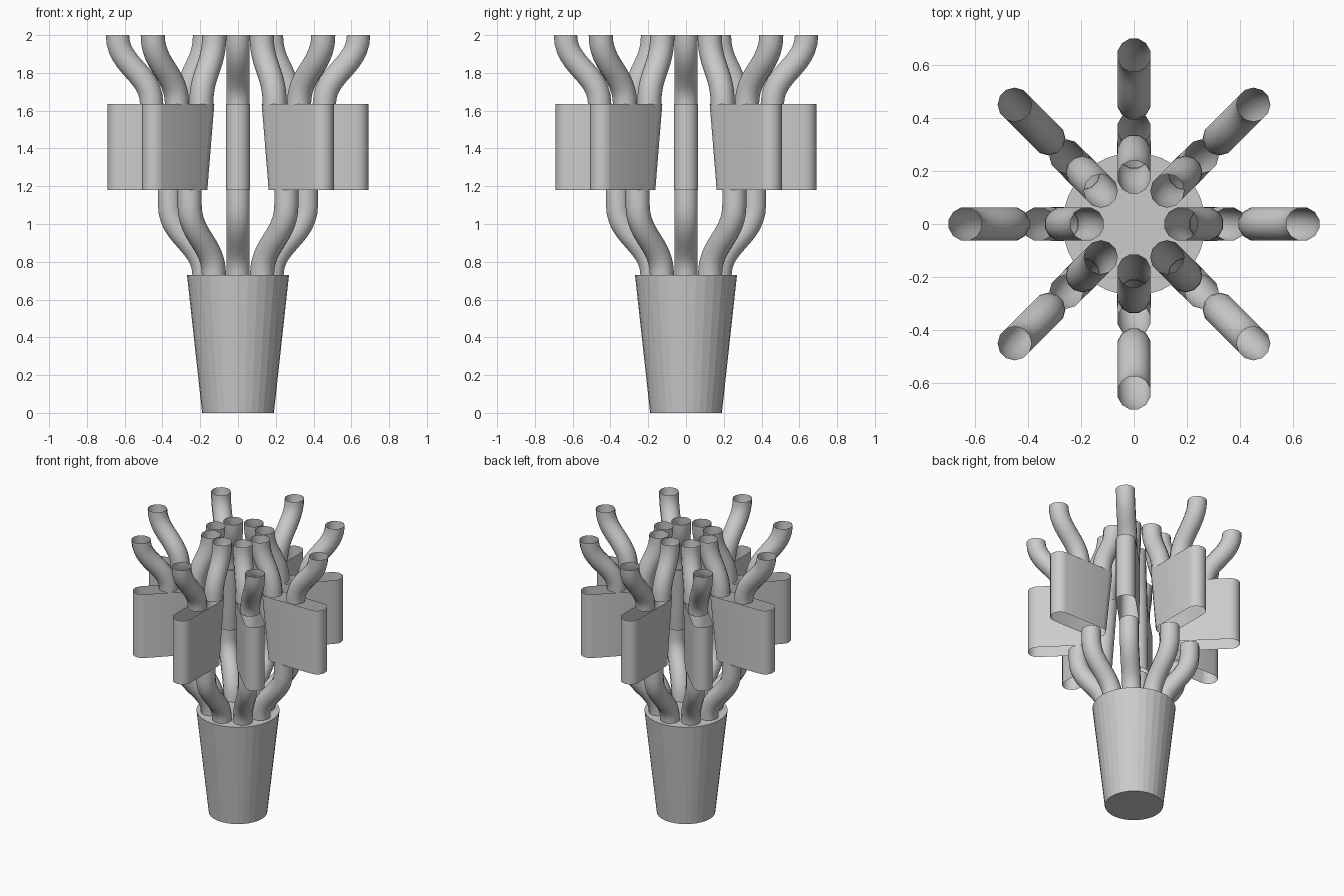
import bpy, bmesh, math
from mathutils import Matrix

if "Cube" in bpy.data.objects:
    bpy.data.objects.remove(bpy.data.objects["Cube"])

SIDES, R = 12, 0.064

grey = bpy.data.materials.new("plain grey")
grey.diffuse_color = (0.6, 0.6, 0.6, 1)
grey.use_nodes = True
grey.node_tree.nodes["Principled BSDF"].inputs["Base Color"].default_value = grey.diffuse_color


def add_object(name, bm, smooth=True):
    mesh = bpy.data.meshes.new(name)
    bm.to_mesh(mesh)
    bm.free()
    mesh.materials.append(grey)
    for p in mesh.polygons:
        p.use_smooth = smooth
    ob = bpy.data.objects.new(name, mesh)
    bpy.context.collection.objects.link(ob)
    return ob


def loft(bm, rings):
    """Open skin through rings of equal point count."""
    loops = [[bm.verts.new(p) for p in ring] for ring in rings]
    for a, b in zip(loops, loops[1:]):
        n = len(a)
        for i in range(n):
            j = (i + 1) % n
            bm.faces.new((a[i], a[j], b[j], b[i]))


def s_tube(name, angle, r0, z0, r1, z1, collar=0.0, steps=12):
    """Open round pipe whose centre line is an S bend in a radial plane."""
    path = []
    h = z1 - z0
    for k in range(steps + 1):
        t = k / steps
        u = 1 - t
        b0, b1, b2, b3 = u**3, 3 * u * u * t, 3 * u * t * t, t**3
        x = r0 * (b0 + b1) + r1 * (b2 + b3)
        z = z0 * b0 + (z0 + 0.45 * h) * b1 + (z1 - 0.45 * h) * b2 + z1 * b3
        path.append((x, z))
    if collar:
        path.append((r1, z1 + collar))
    rings = []
    for k, (x, z) in enumerate(path):
        a, b = path[max(k - 1, 0)], path[min(k + 1, len(path) - 1)]
        # End rings stay level
        tilt = 0 if k in (0, len(path) - 1) else math.atan2(b[0] - a[0], b[1] - a[1])
        ring = []
        for i in range(SIDES):
            w = 2 * math.pi * (i + 0.5) / SIDES
            c = R * math.cos(w)
            ring.append((x + c * math.cos(tilt), R * math.sin(w), z - c * math.sin(tilt)))
        rings.append(ring)
    bm = bmesh.new()
    loft(bm, rings)
    bm.transform(Matrix.Rotation(angle, 4, 'Z'))
    return add_object(name, bm)


def capsule(inner, outer, z, n=8):
    """Long rounded outline between two radial centres."""
    ring = []
    for centre, start in ((outer, -math.pi / 2), (inner, math.pi / 2)):
        for i in range(n + 1):
            w = start + math.pi * i / n
            ring.append((centre + R * math.cos(w), R * math.sin(w), z))
    return ring


def fin(name, angle):
    """Hollow flat sleeve joining one lower pipe to two upper pipes."""
    bm = bmesh.new()
    loft(bm, [capsule(0.32, 0.627, 1.18), capsule(0.268, 0.627, 1.635)])
    bm.transform(Matrix.Rotation(angle, 4, 'Z'))
    return add_object(name, bm)


# Tapered pot with a flat lid
bm = bmesh.new()
n = 32
rings = [[(r * math.cos(2 * math.pi * i / n), r * math.sin(2 * math.pi * i / n), z)
          for i in range(n)] for r, z in ((0.19, 0), (0.27, 0.73), (0.105, 0.73))]
loft(bm, rings)
bm.verts.ensure_lookup_table()
bm.faces.new(bm.verts[2 * n:])
bm.faces.new(list(reversed(bm.verts[:n])))
add_object("pot", bm, smooth=False)

# Eight identical branches
for k in range(8):
    a = k * math.pi / 4
    s_tube(f"lower_pipe_{k + 1}", a, 0.18, 0.73, 0.362, 1.10, collar=0.08)
    fin(f"sleeve_{k + 1}", a)
    s_tube(f"outer_pipe_{k + 1}", a, 0.457, 1.635, 0.638, 2.0)
    s_tube(f"inner_pipe_{k + 1}", a, 0.275, 1.635, 0.177, 2.0)
